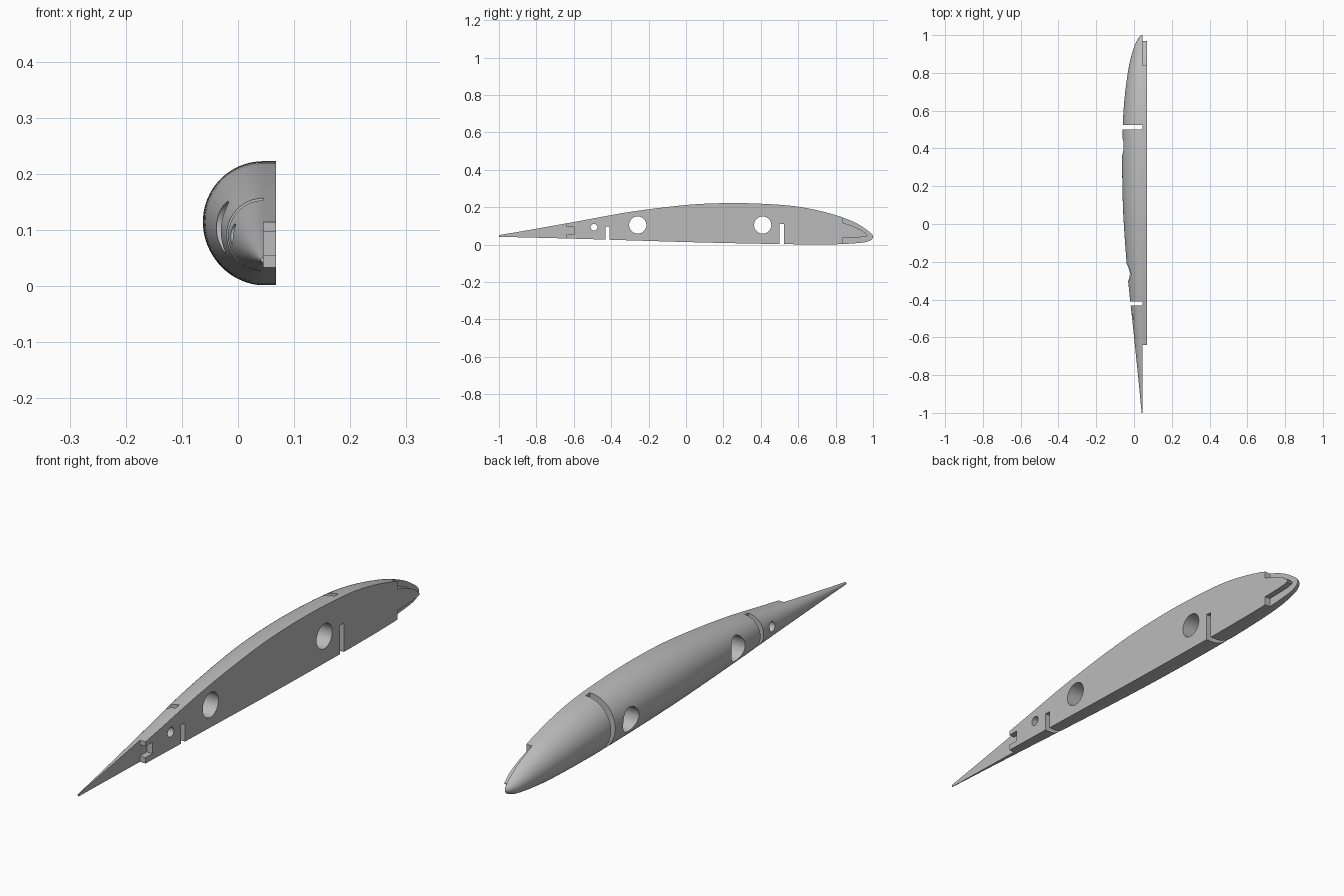
import bpy, bmesh, math

if "Cube" in bpy.data.objects:
    bpy.data.objects.remove(bpy.data.objects["Cube"])

grey = bpy.data.materials.new("light grey")
grey.use_nodes = True
grey.diffuse_color = (0.5, 0.5, 0.5, 1)
grey.node_tree.nodes["Principled BSDF"].inputs["Base Color"].default_value = (0.5, 0.5, 0.5, 1)

FLAT, SEAM = 0.068, 0.045   # flat outer face, and the plane where the round side starts

# Airfoil: station along y, upper z, lower z
STATIONS = [(1, .040, .040), (.97, .077, .016), (.9, .120, .007), (.8, .158, .002),
            (.6, .203, .002), (.4, .219, .005), (.2, .222, .009), (0, .212, .014),
            (-.3, .175, .023), (-.6, .121, .032), (-1, .051, .042)]
U = [math.sqrt(1 - s[0]) for s in STATIONS]


def airfoil(u, col):
    """Smooth curve through one column of the stations; u is zero at the nose."""
    v = [s[col] for s in STATIONS]
    last = len(U) - 1
    i = max(k for k in range(last) if U[k] <= u + 1e-9)

    def slope(k):
        a, b = max(k - 1, 0), min(k + 1, last)
        return (v[b] - v[a]) / (U[b] - U[a])
    h = U[i + 1] - U[i]
    t = (u - U[i]) / h
    return ((1 + 2 * t) * (1 - t) ** 2 * v[i] + t * (1 - t) ** 2 * h * slope(i)
            + t * t * (3 - 2 * t) * v[i + 1] + t * t * (t - 1) * h * slope(i + 1))


def make_object(name, bm):
    bmesh.ops.recalc_face_normals(bm, faces=bm.faces)
    mesh = bpy.data.meshes.new(name)
    bm.to_mesh(mesh)
    bm.free()
    mesh.materials.append(grey)
    obj = bpy.data.objects.new(name, mesh)
    bpy.context.collection.objects.link(obj)
    return obj


def prism(name, outline, x0, x1):
    """Extrude an outline of (y, z) points along x."""
    bm = bmesh.new()
    face = bm.faces.new([bm.verts.new((x0, y, z)) for y, z in outline])
    new = bmesh.ops.extrude_face_region(bm, geom=[face])["geom"]
    bmesh.ops.translate(bm, vec=(x1 - x0, 0, 0),
                        verts=[g for g in new if isinstance(g, bmesh.types.BMVert)])
    return make_object(name, bm)


def box(name, y0, y1, z0, z1, x0, x1):
    return prism(name, [(y0, z0), (y1, z0), (y1, z1), (y0, z1)], x0, x1)


def circle(y, z, r, n=48):
    return [(y + r * math.cos(2 * math.pi * k / n), z + r * math.sin(2 * math.pi * k / n))
            for k in range(n)]


# Body: half-round sections lofted along the airfoil
bm = bmesh.new()
rings, COUNT, ARC = [], 90, 40
for s in range(COUNT + 1):
    u = 0.012 + (U[-1] - 0.012) * s / COUNT
    top, low = airfoil(u, 1), airfoil(u, 2)
    mid, rad = (top + low) / 2, (top - low) / 2
    pts = [(FLAT, top)]
    for k in range(ARC + 1):
        a = math.pi * k / ARC
        pts.append((SEAM - rad * math.sin(a), mid + rad * math.cos(a)))
    pts.append((FLAT, low))
    rings.append([bm.verts.new((x, 1 - u * u, z)) for x, z in pts])
n = len(rings[0])
for a, b in zip(rings, rings[1:]):
    for k in range(n):
        bm.faces.new((a[k], a[(k + 1) % n], b[(k + 1) % n], b[k]))
bm.faces.new(rings[0])
bm.faces.new(rings[-1])
body = make_object("wing_tip_body", bm)

# Cutters: tail step, mortise, nose rim around the tongue
cutters = [box("tail_step", -1.1, -.64, -.1, .3, SEAM, .1),
           box("mortise", -.7, -.6, .055, .097, SEAM, .1)]
tongue = [(.84, .037), (.88, .038), (.92, .039), (.95, .041), (.967, .045), (.97, .05),
          (.965, .056), (.945, .073), (.92, .087), (.88, .104), (.84, .117)]
rim = [(.84, .3), (1.1, .3), (1.1, -.1), (.84, -.1)] + tongue
cutters.append(prism("nose_rim", rim, SEAM, .1))

# Spar slots: right through the round side, half height in the flat side
for y, half, height in ((.513, .012, .11), (-.42, .011, .096)):
    cutters.append(box("deep_slot", y - half, y + half, -.1, .3, -.2, SEAM))
    cutters.append(box("half_slot", y - half, y + half, -.1, height, -.2, .1))

# Round holes
for y, z, r in ((-.258, .105, .046), (.41, .105, .046), (-.492, .093, .018)):
    cutters.append(prism("hole", circle(y, z, r), -.2, .1))

bpy.context.view_layer.objects.active = body
for cutter in cutters:
    cutter.hide_render = True
    mod = body.modifiers.new("cut", "BOOLEAN")
    mod.operation, mod.solver, mod.object = "DIFFERENCE", "EXACT", cutter
    bpy.ops.object.modifier_apply(modifier=mod.name)
    bpy.data.objects.remove(cutter)

bpy.ops.object.select_all(action="DESELECT")
body.select_set(True)
bpy.ops.object.shade_smooth_by_angle(angle=math.radians(30))
